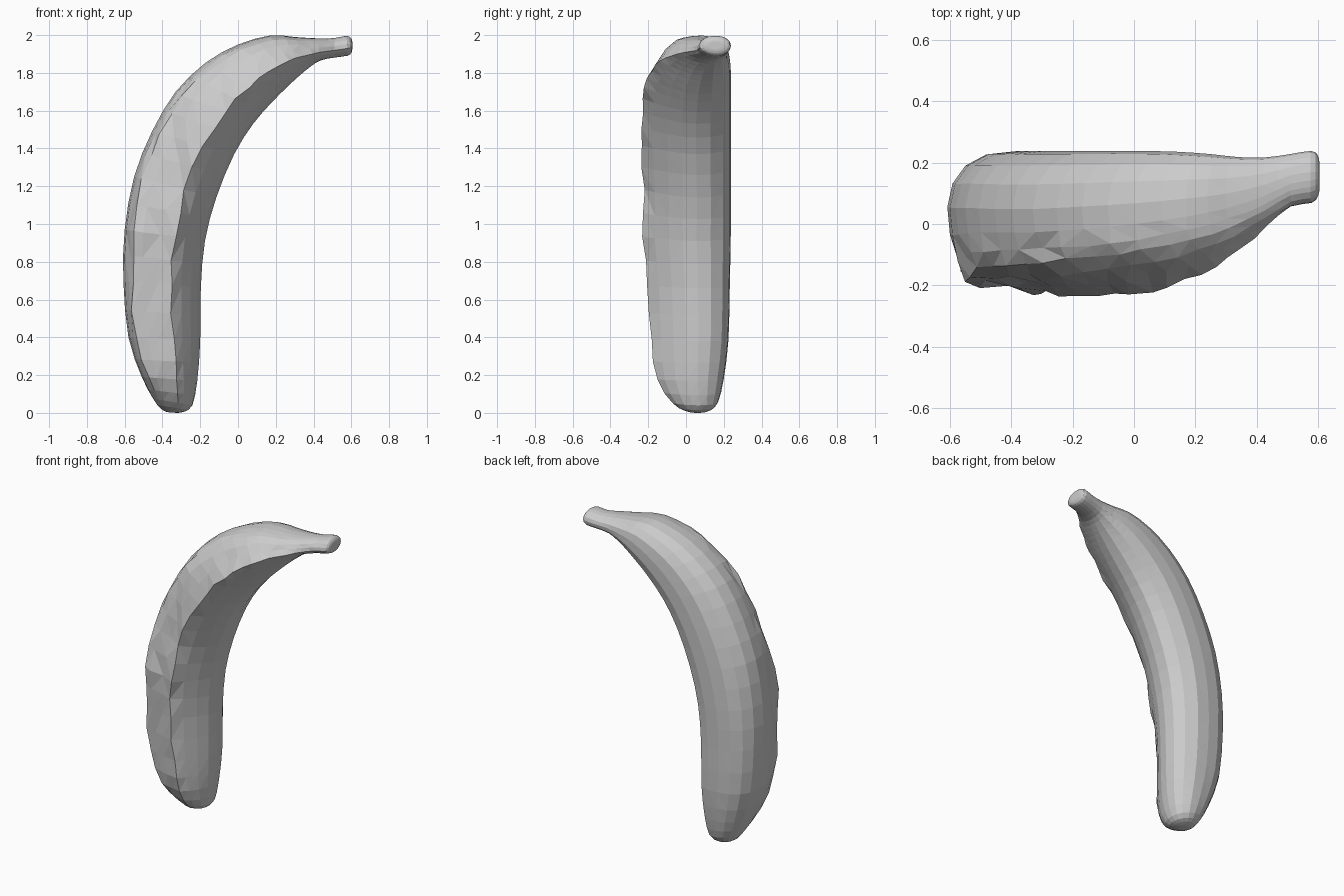
import bpy, bmesh, math, random
from mathutils import Vector

random.seed(4)

# Stations along the fruit: outer x,z, inner x,z, front y, back y, roundness
STATIONS = [
    (-.375, .004, -.325, .0, .035, .085, 1), (-.41, .022, -.285, .006, -.01, .13, 1),
    (-.45, .075, -.24, .04, -.075, .17, .6),
    (-.51, .19, -.215, .17, -.155, .20, .2), (-.58, .40, -.20, .38, -.185, .225, 0),
    (-.607, .70, -.197, .66, -.20, .232, 0), (-.60, .97, -.175, .91, -.225, .237, 0),
    (-.55, 1.25, -.115, 1.14, -.225, .238, 0), (-.455, 1.49, -.02, 1.37, -.235, .238, 0),
    (-.33, 1.70, .08, 1.53, -.235, .238, 0), (-.17, 1.855, .18, 1.645, -.215, .238, 0),
    (.0, 1.95, .26, 1.725, -.185, .236, 0), (.17, 1.998, .325, 1.785, -.135, .228, 0),
    (.30, 1.99, .38, 1.83, -.08, .218, 0), (.42, 1.983, .435, 1.865, -.01, .217, .3),
    (.51, 1.985, .51, 1.88, .055, .228, .8), (.575, 1.997, .58, 1.89, .066, .238, .7),
    (.60, 1.982, .60, 1.905, .09, .222, .9), (.605, 1.965, .605, 1.925, .12, .19, 1),
]
# Cross-section: u from outer to inner, v from front to back; flattened front
PROFILE = [
    (.0, .60), (.02, .40), (.06, .21), (.11, .07), (.25, .04), (.43, .03), (.63, .0),
    (.75, .13), (.87, .29), (.96, .45), (1.0, .61), (.98, .77), (.88, .91), (.70, .99),
    (.50, 1.0), (.30, .98), (.14, .90), (.04, .77),
]
# Extra bevel of the front face's outer edge towards the stem
BEVEL = {1: .04, 2: .11, 3: .16, 4: .10, 5: .05}


def spline(a, b, c, d, t):
    return [.5 * (2*q + (r-p)*t + (2*p-5*q+4*r-s)*t*t + (3*q-p-3*r+s)*t**3)
            for p, q, r, s in zip(a, b, c, d)]


rows = []
last = len(STATIONS) - 1
for i in range(last):
    quad = [STATIONS[min(max(i + k, 0), last)] for k in (-1, 0, 1, 2)]
    rows += [spline(*quad, t) for t in (0, .5)]
rows.append(STATIONS[-1])

# Loft the peel, with slightly crumpled facets on the flattened front
bm = bmesh.new()
rings = []
for ox, oz, ix, iz, y0, y1, w in rows:
    w = min(max(w, 0), 1)
    thick = math.hypot(ix - ox, iz - oz)
    rise = min(max((oz - .9) / .6, 0), 1)
    ring = []
    for k, (u, v) in enumerate(PROFILE):
        v += BEVEL.get(k, 0) * rise
        d = Vector((u - .5, v - .5)).normalized() * .5
        u, v = u + (d.x + .5 - u) * w, v + (d.y + .5 - v) * w
        j = .03 * thick * (1 - w) if 2 <= k <= 6 else 0
        ring.append(bm.verts.new((ox + (ix - ox) * u + random.uniform(-j, j),
                                  y0 + (y1 - y0) * v + random.uniform(-j, j) * .7,
                                  max(0, oz + (iz - oz) * u))))
    rings.append(ring)
n = len(PROFILE)
for a, b in zip(rings, rings[1:]):
    for k in range(n):
        bm.faces.new((a[k], a[(k + 1) % n], b[(k + 1) % n], b[k]))
bm.faces.new(rings[0])
bm.faces.new(rings[-1])
bmesh.ops.triangulate(bm, faces=bm.faces[:])
bmesh.ops.recalc_face_normals(bm, faces=bm.faces[:])

mesh = bpy.data.meshes.new("banana")
bm.to_mesh(mesh)
bm.free()
banana = bpy.data.objects.new("banana", mesh)
bpy.context.collection.objects.link(banana)
